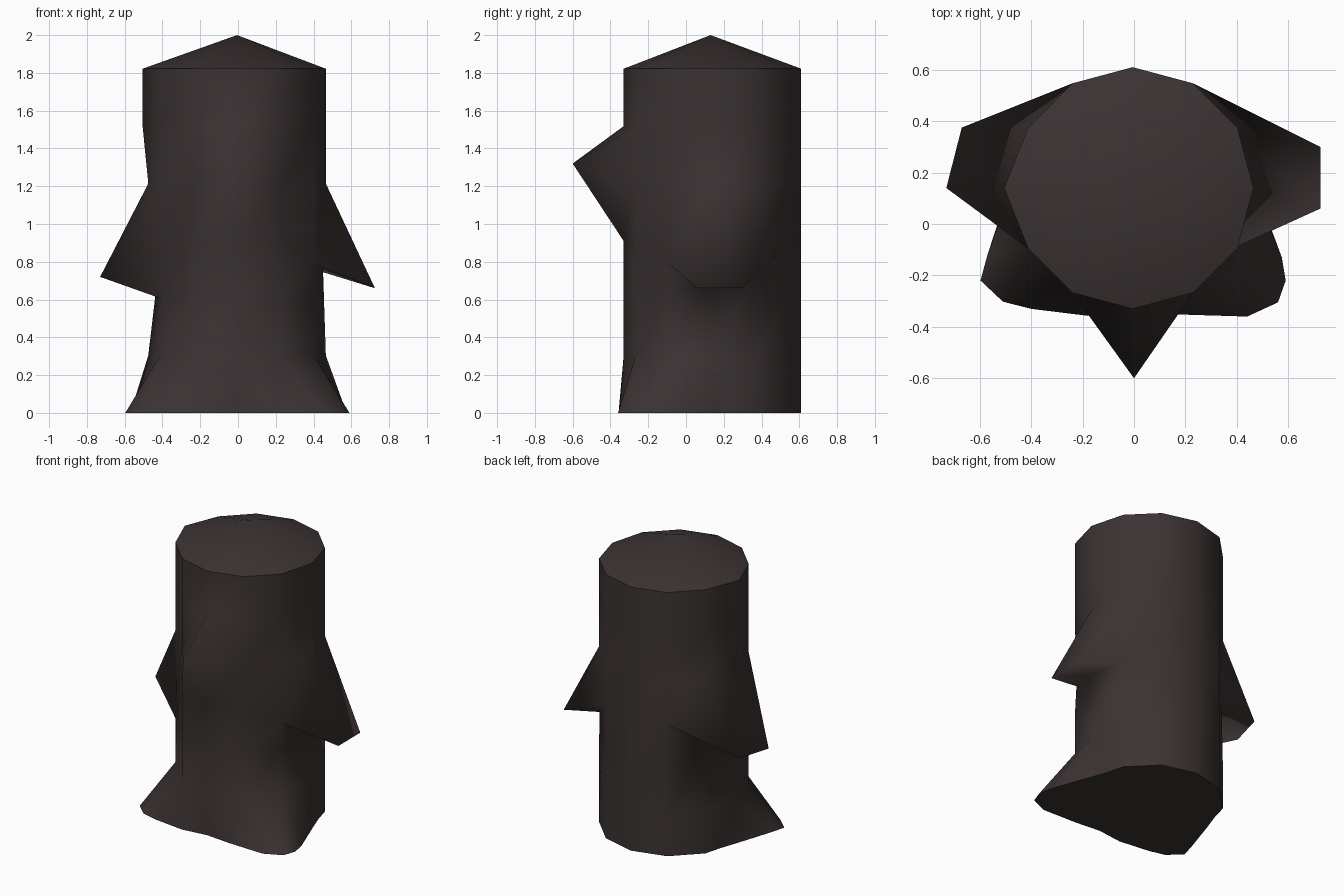
import bpy, bmesh, math

if "Cube" in bpy.data.objects:
    bpy.data.objects.remove(bpy.data.objects["Cube"])

N = 12
CX, CY, R = -0.005, 0.14, 0.47
LEVELS = [0.304, 0.607, 0.91, 1.214, 1.518, 1.822]


def ring_point(i, z):
    a = math.radians(30 * i)
    return (CX + R * math.cos(a), CY + R * math.sin(a), z)


# Pulled points, keyed by (level, side); side 0 = right, 3 = back, 6 = left, 9 = front
pulled = {
    (3, 9): (0, -0.60, 1.32),                                  # beak tip
    (2, 0): (0.725, 0.06, 0.66), (2, 1): (0.725, 0.30, 0.66),  # right wing tip
    (2, 11): (0.395, -0.09, 0.79),
    (1, 0): (0.45, 0.14, 0.76), (1, 1): (0.40, 0.375, 0.76),   # under right wing
    (2, 6): (-0.73, 0.14, 0.72), (2, 5): (-0.67, 0.375, 0.725),  # left wing tip
    (2, 7): (-0.405, -0.09, 0.79),
    (1, 6): (-0.42, 0.14, 0.77), (1, 5): (-0.40, 0.375, 0.77),  # under left wing
    (4, 6): (-0.505, 0.14, 1.518), (5, 6): (-0.505, 0.14, 1.822),
}
# Foot outline on the ground, keyed by half sides (15 degrees each)
feet = {
    0: (0.475, 0.14), 23: (0.575, -0.13), 22: (0.59, -0.22), 21: (0.56, -0.305),
    20: (0.44, -0.36), 19: (0.18, -0.352), 18: (0, -0.335), 17: (-0.18, -0.357),
    16: (-0.40, -0.33), 15: (-0.51, -0.302), 14: (-0.597, -0.22),
    13: (-0.57, -0.12), 12: (-0.485, 0.14),
}

bm = bmesh.new()
rings = [[bm.verts.new(pulled.get((l, i), ring_point(i, z))) for i in range(N)]
         for l, z in enumerate(LEVELS)]

# Ground ring: straight sides at the back, flared feet at the front
base = []
for k in range(2 * N):
    if k in feet:
        p = (*feet[k], 0)
    else:
        a, b = ring_point(k // 2, 0), ring_point((k + 1) // 2, 0)
        p = tuple((u + v) / 2 for u, v in zip(a, b))
    base.append(bm.verts.new(p))

apex = bm.verts.new((-0.005, 0.13, 2.0))
top = rings[-1]
for i in range(N):
    j = (i + 1) % N
    # feet
    l0, m, l1 = base[2 * i], base[2 * i + 1], base[2 * j]
    u0, u1 = rings[0][i], rings[0][j]
    for f in ((u0, m, u1), (u0, l0, m), (u1, m, l1)):
        bm.faces.new(f)
    # body wall
    for lo, hi in zip(rings, rings[1:]):
        bm.faces.new((lo[i], lo[j], hi[j], hi[i]))
    # crown
    bm.faces.new((top[i], top[j], apex))
bm.faces.new(list(reversed(base)))
bmesh.ops.recalc_face_normals(bm, faces=bm.faces)

# Smooth shading with hard rims
for f in bm.faces:
    f.smooth = True
for loop in (top, base):
    for i, v in enumerate(loop):
        bm.edges.get((v, loop[(i + 1) % len(loop)])).smooth = False

mesh = bpy.data.meshes.new("body")
bm.to_mesh(mesh)
bm.free()
mat = bpy.data.materials.new("dark brown")
mat.diffuse_color = (0.045, 0.033, 0.033, 1)
mat.use_nodes = True
mat.node_tree.nodes["Principled BSDF"].inputs["Base Color"].default_value = mat.diffuse_color
mesh.materials.append(mat)
body = bpy.data.objects.new("body", mesh)
bpy.context.collection.objects.link(body)
